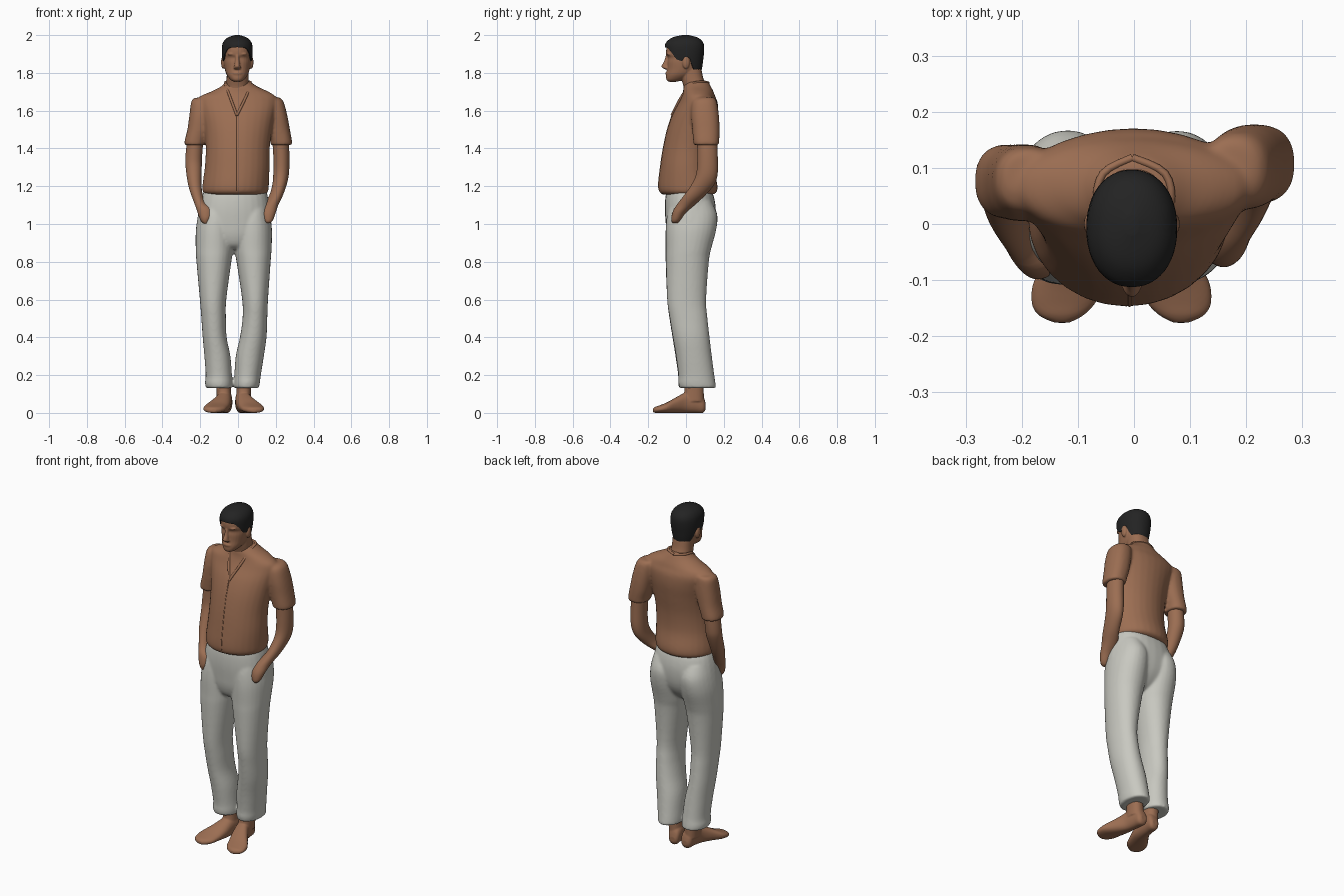
import bpy, bmesh, math


def material(name, rgb):
    m = bpy.data.materials.new(name)
    m.diffuse_color = (*rgb, 1)
    return m


BROWN = material("warm brown", (0.33, 0.155, 0.085))
CLOTH = material("pale grey cloth", (0.58, 0.58, 0.53))
BLACK = material("black hair", (0.017, 0.017, 0.017))


def mix(a, b, t):
    return [p + (q - p) * t for p, q in zip(a, b)]


def smooth_rows(rows, steps):
    """Catmull-Rom interpolation between cross-section rows."""
    out = []
    for i in range(len(rows) - 1):
        quad = (rows[max(i - 1, 0)], rows[i], rows[i + 1], rows[min(i + 2, len(rows) - 1)])
        for k in range(steps):
            t = k / steps
            out.append([0.5 * (2 * b + (c - a) * t + (2 * a - 5 * b + 4 * c - d) * t * t
                               + (3 * b - a - 3 * c + d) * t ** 3)
                        for a, b, c, d in zip(*quad)])
    return out + [list(rows[-1])]


def ring_point(row, a, n=2.3, k=1.0):
    """Point on a rounded cross-section with bounds u0,u1,v0,v1."""
    _, u0, u1, v0, v1 = row
    c, s = math.cos(a), math.sin(a)
    u = math.copysign(abs(c) ** (2 / n), c) * k
    v = math.copysign(abs(s) ** (2 / n), s) * k
    return (u0 + u1) / 2 + u * (u1 - u0) / 2, (v0 + v1) / 2 + v * (v1 - v0) / 2


def skin_rings(name, rings, mat, angle=50):
    bm = bmesh.new()
    vs = [[bm.verts.new(p) for p in r] for r in rings]
    n = len(vs[0])
    for lo, hi in zip(vs, vs[1:]):
        for i in range(n):
            bm.faces.new((lo[i], lo[(i + 1) % n], hi[(i + 1) % n], hi[i]))
    bm.faces.new(vs[0][::-1])
    bm.faces.new(vs[-1])
    bmesh.ops.recalc_face_normals(bm, faces=bm.faces)
    me = bpy.data.meshes.new(name)
    bm.to_mesh(me)
    bm.free()
    me.materials.append(mat)
    me.shade_smooth()
    me.set_sharp_from_angle(angle=math.radians(angle))
    ob = bpy.data.objects.new(name, me)
    bpy.context.collection.objects.link(ob)
    return ob


def loft(name, rows, mat, axis="z", seg=28, steps=4, n=2.3):
    rings = []
    for row in smooth_rows(rows, steps):
        ring = []
        for i in range(seg):
            u, v = ring_point(row, math.tau * i / seg, n)
            ring.append((u, v, row[0]) if axis == "z" else (u, row[0], v))
        rings.append(ring)
    return skin_rings(name, rings, mat)


def ball(name, loc, size, mat):
    rows = []
    for i in range(9):
        t = math.pi * (0.02 + 0.96 * i / 8)
        r = math.sin(t)
        rows.append((loc[2] - size[2] * math.cos(t), loc[0] - size[0] * r, loc[0] + size[0] * r,
                     loc[1] - size[1] * r, loc[1] + size[1] * r))
    return loft(name, rows, mat, seg=16, steps=1, n=2)


def fuse(name, parts, voxel, rounds):
    """Join overlapping parts into one skin and soften the seams."""
    bm = bmesh.new()
    for p in parts:
        bm.from_mesh(p.data)
    keep = parts[0]
    bm.to_mesh(keep.data)
    bm.free()
    for p in parts[1:]:
        bpy.data.objects.remove(p)
    keep.name = name
    r = keep.modifiers.new("one_skin", "REMESH")
    r.mode, r.voxel_size, r.use_smooth_shade = "VOXEL", voxel, True
    s = keep.modifiers.new("soften", "SMOOTH")
    s.factor, s.iterations = 0.5, rounds


def cord(name, pts, r, mat):
    cu = bpy.data.curves.new(name, "CURVE")
    cu.dimensions = "3D"
    cu.bevel_depth, cu.bevel_resolution, cu.use_fill_caps = r, 2, True
    sp = cu.splines.new("POLY")
    pts = smooth_rows(pts, 4)
    sp.points.add(len(pts) - 1)
    for p, co in zip(sp.points, pts):
        p.co = (*co, 1)
    cu.materials.append(mat)
    bpy.context.collection.objects.link(bpy.data.objects.new(name, cu))


def mirrored(rows, total):
    """Mirror rows so that x becomes total - x."""
    return [(r[0], total - r[2], total - r[1], r[3], r[4]) for r in rows]


# Shirt body, leaning back towards the shoulders, fused with short sleeves
body = loft("shirt", [
    (1.155, -.165, .14, -.12, .14), (1.17, -.187, .159, -.142, .164), (1.21, -.188, .164, -.147, .166),
    (1.30, -.176, .167, -.137, .147), (1.40, -.171, .168, -.122, .147), (1.50, -.178, .18, -.1, .16),
    (1.58, -.195, .195, -.072, .17), (1.64, -.212, .207, -.04, .168), (1.675, -.203, .2, -.024, .155),
    (1.70, -.145, .163, -.016, .146), (1.728, -.09, .103, -.012, .132), (1.755, -.066, .064, .0, .117)],
    BROWN, n=2.0)
sleeve_l = loft("left_sleeve", [
    (1.668, -.228, -.14, .05, .125), (1.65, -.247, -.13, .022, .137), (1.58, -.257, -.13, .006, .142),
    (1.50, -.268, -.15, .006, .142), (1.44, -.283, -.172, .01, .142), (1.417, -.284, -.173, .012, .141)], BROWN)
sleeve_r = loft("right_sleeve", [
    (1.672, .13, .215, .06, .145), (1.65, .125, .24, .032, .162), (1.58, .135, .26, .026, .174),
    (1.50, .152, .275, .033, .178), (1.44, .17, .286, .038, .176), (1.417, .172, .287, .041, .174)], BROWN)
fuse("shirt", [body, sleeve_l, sleeve_r], .007, 12)

# Shirt collar edges and button placket
for side in (-1, 1):
    cord("collar_edge", [(-.003, .118, 1.748), (side * .055, .09, 1.752), (side * .066, .035, 1.742),
                         (side * .045, -.02, 1.68), (-.006, -.075, 1.575)], .007, BROWN)
cord("button_placket", [(-.008, -.074, 1.575), (-.008, -.098, 1.5), (-.008, -.12, 1.4),
                        (-.008, -.135, 1.3), (-.008, -.145, 1.21), (-.008, -.14, 1.175)], .003, BROWN)

# Bare arms, with the hands tucked at the pockets
loft("left_arm", [
    (1.46, -.267, -.182, .03, .125), (1.36, -.278, -.19, .03, .122), (1.30, -.277, -.192, .02, .11),
    (1.20, -.262, -.193, -.02, .065), (1.12, -.235, -.177, -.058, .015), (1.085, -.222, -.132, -.086, -.005),
    (1.04, -.207, -.135, -.098, -.03), (1.015, -.195, -.15, -.096, -.045), (1.003, -.182, -.16, -.09, -.06)],
    BROWN, n=2)
loft("right_arm", [
    (1.46, .18, .268, .058, .165), (1.36, .187, .272, .06, .168), (1.27, .187, .27, .055, .168),
    (1.21, .182, .258, .03, .15), (1.15, .165, .237, -.012, .1), (1.10, .13, .213, -.05, .045),
    (1.06, .122, .2, -.072, .0), (1.02, .135, .185, -.077, -.03), (1.005, .15, .17, -.07, -.045)], BROWN, n=2)

# Trousers: seat and two legs in one skin
seat = loft("trouser_seat", [
    (1.19, -.172, .146, -.095, .125), (1.15, -.19, .157, -.108, .146), (1.08, -.207, .168, -.112, .158),
    (1.00, -.216, .176, -.107, .152), (.94, -.195, .155, -.1, .13), (.89, -.12, .075, -.082, .09),
    (.865, -.07, .025, -.05, .05)], CLOTH)
leg_l = loft("left_trouser_leg", [
    (1.12, -.19, -.04, -.08, .135), (1.05, -.21, -.024, -.1, .166), (.97, -.223, -.022, -.108, .16),
    (.87, -.224, -.026, -.108, .13), (.80, -.22, -.035, -.108, .115), (.60, -.202, -.062, -.1, .098),
    (.50, -.194, -.064, -.088, .102), (.40, -.187, -.06, -.072, .11), (.30, -.178, -.04, -.056, .12),
    (.20, -.171, -.032, -.042, .13), (.16, -.175, -.029, -.042, .136), (.131, -.17, -.031, -.037, .138)],
    CLOTH, n=2.1)
leg_r = loft("right_trouser_leg", [
    (1.12, 0, .157, -.08, .135), (1.05, -.018, .17, -.1, .165), (.97, -.024, .18, -.107, .16),
    (.87, -.02, .178, -.106, .134), (.80, -.008, .173, -.106, .121), (.60, .022, .159, -.1, .107),
    (.50, .024, .155, -.086, .114), (.40, .01, .151, -.07, .125), (.30, -.012, .137, -.053, .137),
    (.20, -.019, .121, -.04, .15), (.16, -.021, .116, -.04, .156), (.131, -.02, .11, -.034, .16)],
    CLOTH, n=2.1)
fuse("trousers", [seat, leg_l, leg_r], .0065, 10)

# Bare feet and ankles, turned out, mirrored about x = -0.0225
foot = [(.104, -.08, -.045, .02, .05), (.09, -.096, -.032, .0, .09), (.05, -.105, -.03, .0, .12),
        (.0, -.116, -.034, .0, .11), (-.05, -.145, -.04, .0, .084), (-.10, -.178, -.054, .0, .056),
        (-.14, -.183, -.068, .0, .04), (-.163, -.17, -.09, .0, .032), (-.176, -.142, -.115, .004, .022)]
ankle = [(.18, -.118, -.036, -.006, .096), (.12, -.114, -.037, -.008, .094), (.06, -.112, -.032, -.02, .096)]
for side in ("left", "right"):
    flip = (lambda r: r) if side == "left" else (lambda r: mirrored(r, -.045))
    fuse(side + "_foot", [loft("foot", flip(foot), BROWN, axis="y"), loft("ankle", flip(ankle), BROWN)], .004, 5)

# Neck, head and face in one skin
CX = -.004
head = [(1.753, .018, -.092, -.05), (1.764, .036, -.104, -.01), (1.79, .056, -.105, .04), (1.82, .066, -.1, .07),
        (1.855, .072, -.099, .08), (1.88, .073, -.096, .083), (1.90, .074, -.105, .085), (1.94, .072, -.101, .085),
        (1.97, .055, -.075, .065), (1.985, .025, -.04, .03)]
face = [
    loft("neck", [(1.66, -.075, .07, -.01, .13), (1.72, -.064, .058, -.012, .112), (1.77, -.06, .055, -.025, .092),
                  (1.82, -.06, .055, -.03, .082)], BROWN),
    loft("head", [(z, CX - w, CX + w, a, b) for z, w, a, b in head], BROWN, n=2.2),
    loft("nose", [(1.895, CX - .009, CX + .009, -.107, -.085), (1.86, CX - .012, CX + .012, -.117, -.085),
                  (1.836, CX - .016, CX + .016, -.131, -.085), (1.825, CX - .02, CX + .02, -.122, -.085),
                  (1.818, CX - .012, CX + .012, -.108, -.085)], BROWN, seg=14, n=2),
    ball("lips", (CX, -.096, 1.797), (.026, .013, .012), BROWN)]
for side in (-1, 1):
    face += [ball("ear", (CX + side * .074, .0, 1.856), (.012, .02, .035), BROWN),
             ball("brow", (CX + side * .026, -.088, 1.9), (.026, .015, .009), BROWN)]
fuse("head", face, .0035, 7)

# Short hair: columns rise from a hairline that varies around the head
hair = [(1.79, .055, -.06, .076), (1.83, .07, -.1, .086), (1.87, .078, -.107, .091), (1.91, .081, -.111, .096),
        (1.95, .079, -.111, .095), (1.975, .066, -.092, .08), (1.99, .045, -.065, .055), (2.0, .012, -.02, .015)]
hair = smooth_rows([(z, CX - w, CX + w, a, b) for z, w, a, b in hair], 4)
hairline = [(0, 1.936), (.6, 1.932), (.9, 1.905), (1.15, 1.872), (1.45, 1.862), (1.6, 1.885), (1.8, 1.885),
            (2.05, 1.82), (2.4, 1.80), (3.2, 1.795)]


def table(rows, x):
    for a, b in zip(rows, rows[1:]):
        if x <= b[0]:
            return mix(a, b, (x - a[0]) / (b[0] - a[0]))
    return list(rows[-1])


SEG, ROWS = 48, 16
rings = []
for j in range(-1, ROWS + 1):
    ring = []
    for i in range(SEG):
        a = math.tau * i / SEG
        d = math.acos(max(-1, min(1, -math.sin(a))))      # angle away from the front
        low = table(hairline, d)[1]
        z = low + (2.0 - low) * math.sin(math.pi / 2 * max(j, 0) / ROWS)
        ring.append((*ring_point(table(hair, z), a, 2.15, .86 if j < 0 else 1), z))
    rings.append(ring)
skin_rings("hair", rings, BLACK)
